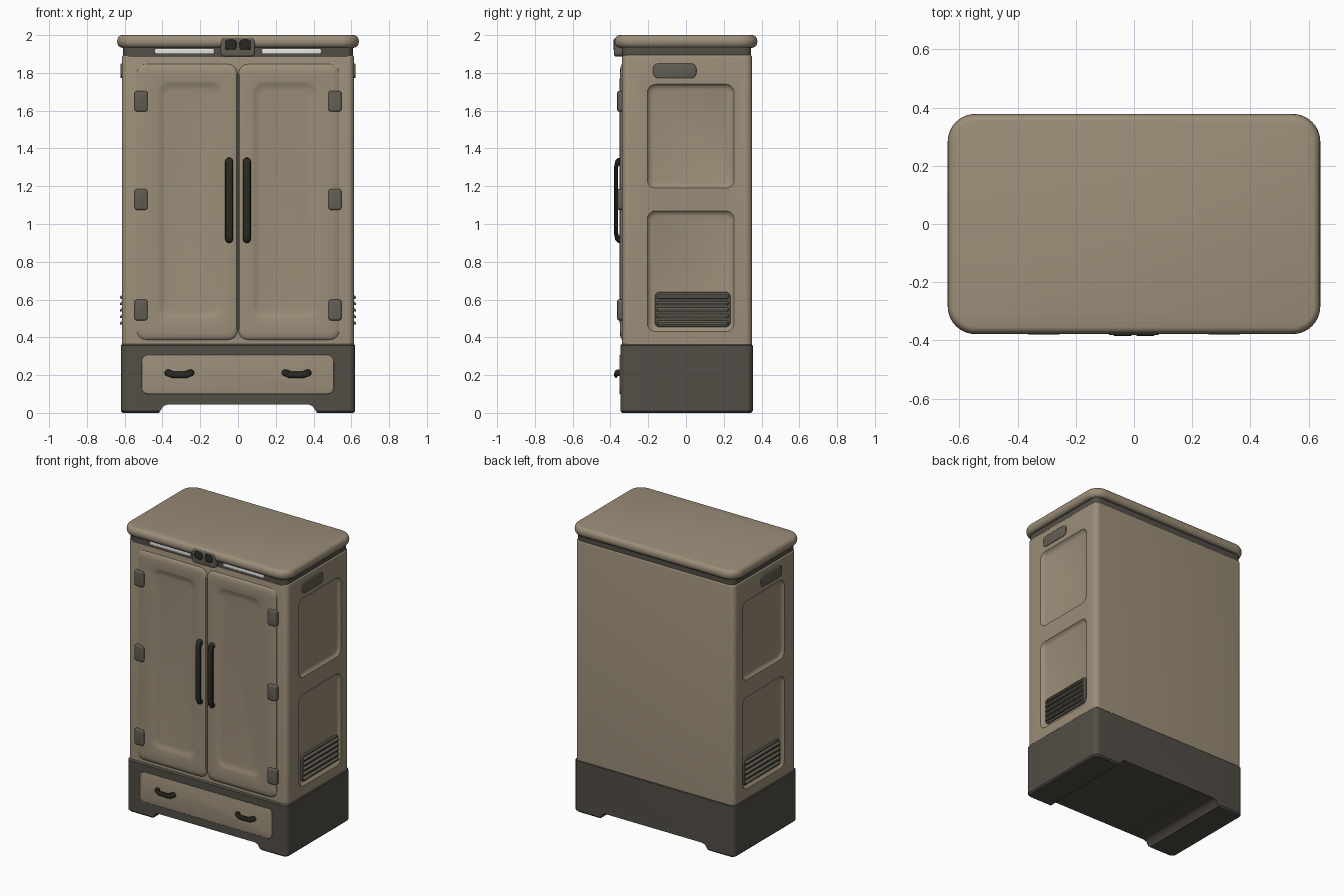
import bpy, bmesh, math

if "Cube" in bpy.data.objects:
    bpy.data.objects.remove(bpy.data.objects["Cube"])


def material(name, rgb):
    m = bpy.data.materials.new(name)
    m.diffuse_color = (*rgb, 1)
    m.use_nodes = True
    m.node_tree.nodes["Principled BSDF"].inputs["Base Color"].default_value = m.diffuse_color
    return m


BEIGE = material("warm_beige", (0.33, 0.27, 0.19))
DARK = material("dark_grey", (0.085, 0.076, 0.062))
GREY = material("hinge_grey", (0.125, 0.112, 0.09))
BLACK = material("handle_black", (0.024, 0.023, 0.017))
WHITE = material("light_white", (0.95, 0.95, 0.93))

AXES = {"x": lambda u, v, w: (w, u, v),
        "y": lambda u, v, w: (u, w, v),
        "z": lambda u, v, w: (u, v, w)}


def smooth(ob):
    bpy.ops.object.select_all(action='DESELECT')
    ob.select_set(True)
    bpy.context.view_layer.objects.active = ob
    bpy.ops.object.shade_smooth_by_angle(angle=math.radians(35))


def loft(name, mat, axis, rings, s=1, n=6):
    """Loft rounded rectangles (w, u0, u1, v0, v1, radius) along an axis; s=-1 mirrors x."""
    bm = bmesh.new()
    loops = []
    for w, u0, u1, v0, v1, r in rings:
        loop = []
        corners = ((u1 - r, v1 - r), (u0 + r, v1 - r), (u0 + r, v0 + r), (u1 - r, v0 + r))
        for k, (cu, cv) in enumerate(corners):
            for i in range(n + 1):
                a = math.pi / 2 * (k + i / n)
                x, y, z = AXES[axis](cu + r * math.cos(a), cv + r * math.sin(a), w)
                loop.append(bm.verts.new((x * s, y, z)))
        loops.append(loop)
    for a, b in zip(loops, loops[1:]):
        for i in range(len(a)):
            j = (i + 1) % len(a)
            bm.faces.new((a[i], a[j], b[j], b[i]))
    bm.faces.new(loops[0])
    bm.faces.new(loops[-1])
    bmesh.ops.recalc_face_normals(bm, faces=bm.faces)
    me = bpy.data.meshes.new(name)
    bm.to_mesh(me)
    bm.free()
    ob = bpy.data.objects.new(name, me)
    bpy.context.collection.objects.link(ob)
    me.materials.append(mat)
    smooth(ob)
    return ob


def pad(name, mat, axis, w0, w1, u0, u1, v0, v1, r, e, s=1):
    """Rounded plate from w0 (back) to w1 (front) with a softened front edge e."""
    d = 1 if w1 > w0 else -1
    rings = [(w0, u0, u1, v0, v1, r)]
    for i in range(4):
        a = math.pi / 2 * i / 3
        k = e * (1 - math.cos(a))
        rings.append((w1 - d * e * (1 - math.sin(a)), u0 + k, u1 - k, v0 + k, v1 - k, max(r - k, 0.001)))
    return loft(name, mat, axis, rings, s)


def bar(name, pts, radius, squash):
    """Round bar along a smooth path, flattened in y."""
    cu = bpy.data.curves.new(name, 'CURVE')
    cu.dimensions = '3D'
    cu.bevel_depth = radius
    cu.bevel_resolution = 3
    cu.use_fill_caps = True
    sp = cu.splines.new('POLY')
    sp.points.add(len(pts) - 1)
    for p, (x, y, z) in zip(sp.points, pts):
        p.co = (x, y / squash, z, 1)
    ob = bpy.data.objects.new(name, cu)
    bpy.context.collection.objects.link(ob)
    ob.scale = (1, squash, 1)
    bpy.ops.object.select_all(action='DESELECT')
    ob.select_set(True)
    bpy.context.view_layer.objects.active = ob
    bpy.ops.object.convert(target='MESH')
    ob.data.materials.clear()
    ob.data.materials.append(BLACK)
    smooth(ob)


def cut(ob, cutters):
    bpy.context.view_layer.objects.active = ob
    for c in cutters:
        m = ob.modifiers.new("cut", 'BOOLEAN')
        m.operation = 'DIFFERENCE'
        m.solver = 'EXACT'
        m.object = c
        bpy.ops.object.modifier_apply(modifier=m.name)
        bpy.data.objects.remove(c)
    smooth(ob)


# Main cabinet with two recessed panels on each side
body = pad("cabinet_body", BEIGE, "z", 0.36, 1.895, -0.615, 0.615, -0.338, 0.35, 0.035, 0.012)
cutters = []
for s in (-1, 1):
    for z0, z1 in ((1.19, 1.74), (0.43, 1.07)):
        cutters.append(loft("panel_cutter", BEIGE, "x",
                            [(0.63, -0.215, 0.265, z0 - 0.015, z1 + 0.015, 0.055),
                             (0.615, -0.205, 0.255, z0, z1, 0.045),
                             (0.602, -0.195, 0.245, z0 + 0.01, z1 - 0.01, 0.04),
                             (0.597, -0.18, 0.23, z0 + 0.025, z1 - 0.025, 0.03)], s))
cut(body, cutters)

# Dark plinth with a channel between the feet
base = loft("plinth", DARK, "z", [(0, -0.61, 0.61, -0.338, 0.345, 0.03),
                                  (0.01, -0.62, 0.62, -0.347, 0.354, 0.035),
                                  (0.357, -0.62, 0.62, -0.347, 0.354, 0.035),
                                  (0.366, -0.612, 0.612, -0.339, 0.346, 0.03)])
cut(base, [loft("channel_cutter", DARK, "z", [(-0.02, -0.43, 0.43, -1, 1, 0.01),
                                              (0.005, -0.415, 0.415, -1, 1, 0.01),
                                              (0.035, -0.395, 0.395, -1, 1, 0.01),
                                              (0.044, -0.375, 0.375, -1, 1, 0.01)])])

# Neck and rounded lid
loft("neck", DARK, "z", [(1.88, -0.608, 0.608, -0.338, 0.345, 0.035),
                         (1.95, -0.608, 0.608, -0.338, 0.345, 0.035)])
lid = [(1.932, -0.615, 0.615, -0.353, 0.353, 0.07)]
for i in range(9):
    a = -math.pi / 2 + math.pi * i / 8
    k = 0.025 * (1 - math.cos(a))
    lid.append((1.967 + 0.033 * math.sin(a), -0.64 + k, 0.64 - k, -0.378 + k, 0.378 - k, 0.095 - k))
loft("lid", BEIGE, "z", lid, n=10)

# Front badge with two dark lenses
pad("front_badge", GREY, "y", -0.33, -0.381, -0.092, 0.09, 1.887, 1.985, 0.02, 0.01)
for s in (-1, 1):
    pad("badge_lens", BLACK, "y", -0.37, -0.385, 0.008, 0.07, 1.92, 1.976, 0.02, 0.004, s)

for s in (-1, 1):
    # Light strip under the lid
    pad("light_strip", WHITE, "y", -0.33, -0.343, 0.125, 0.44, 1.902, 1.927, 0.006, 0.003, s)

    # Door: soft raised slab with a sunken panel
    loft("door", BEIGE, "y", [(-0.33, 0.002, 0.54, 0.383, 1.85, 0.05),
                              (-0.340, 0.003, 0.535, 0.388, 1.845, 0.05),
                              (-0.347, 0.008, 0.52, 0.40, 1.832, 0.045),
                              (-0.350, 0.02, 0.50, 0.42, 1.81, 0.04),
                              (-0.351, 0.075, 0.425, 0.495, 1.755, 0.06),
                              (-0.348, 0.087, 0.413, 0.507, 1.743, 0.055),
                              (-0.342, 0.098, 0.40, 0.522, 1.73, 0.045),
                              (-0.3395, 0.12, 0.378, 0.545, 1.705, 0.035)], s)

    # Hinges
    for z in (1.65, 1.13, 0.545):
        pad("hinge", GREY, "y", -0.33, -0.364, 0.478, 0.548, z - 0.055, z + 0.055, 0.015, 0.009, s)

    # Door handle
    x = 0.047 * s
    bar("door_handle", [(x, -0.342, 0.918), (x, -0.358, 0.92), (x, -0.366, 0.928), (x, -0.37, 0.95),
                        (x, -0.37, 1.30), (x, -0.366, 1.322), (x, -0.358, 1.33), (x, -0.342, 1.332)],
        0.021, 0.55)

    # Drawer pull with a dipped grip
    bar("drawer_pull", [(s * 0.31 + dx, y, z) for dx, y, z in
                        ((-0.062, -0.345, 0.212), (-0.06, -0.362, 0.212), (-0.05, -0.37, 0.209),
                         (-0.035, -0.371, 0.202), (0.035, -0.371, 0.202), (0.05, -0.37, 0.209),
                         (0.06, -0.362, 0.212), (0.062, -0.345, 0.212))], 0.018, 0.55)

    # Side badge
    pad("side_badge", GREY, "x", 0.60, 0.622, -0.175, 0.055, 1.772, 1.85, 0.03, 0.005, s)

    # Vent with sloped slats
    pad("vent_plate", DARK, "x", 0.58, 0.611, -0.165, 0.235, 0.455, 0.64, 0.025, 0.006, s)
    for i in range(5):
        z = 0.468 + i * 0.034
        loft("vent_slat", GREY, "x", [(0.60, -0.155, 0.225, z, z + 0.026, 0.004),
                                      (0.617, -0.153, 0.223, z, z + 0.018, 0.004),
                                      (0.625, -0.148, 0.218, z + 0.001, z + 0.01, 0.003)], s, 3)

# Drawer front
pad("drawer_front", BEIGE, "y", -0.33, -0.353, -0.51, 0.507, 0.10, 0.307, 0.035, 0.005)
